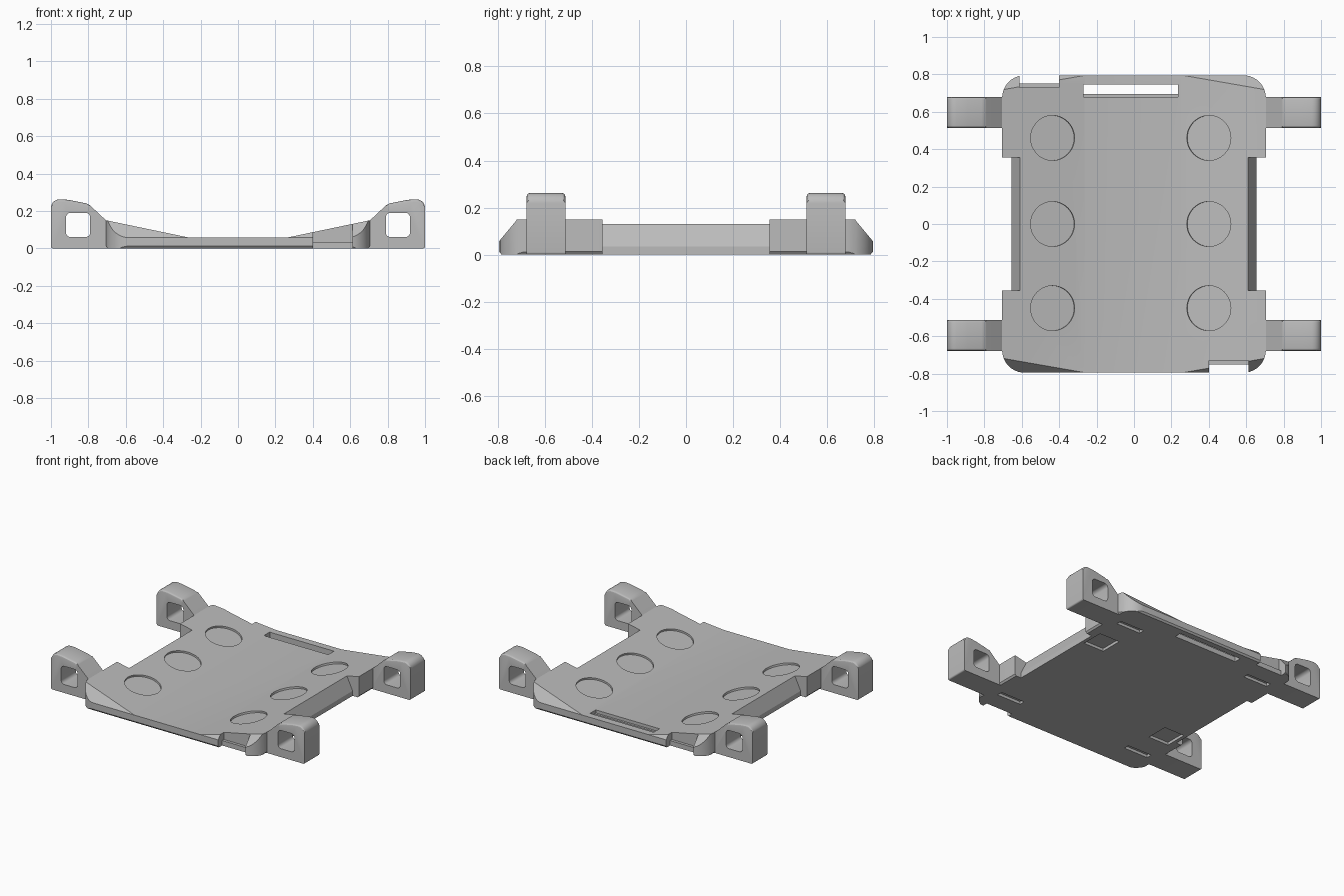
import bpy, bmesh, math
from mathutils import Vector, Matrix

old = bpy.data.objects.get("Cube")
if old:
    bpy.data.objects.remove(old)

grey = bpy.data.materials.new("plain grey")
grey.use_nodes = True
grey.diffuse_color = (0.5, 0.5, 0.5, 1)
grey.node_tree.nodes["Principled BSDF"].inputs["Base Color"].default_value = (0.5, 0.5, 0.5, 1)


def rounded(pts, radii, steps=6):
    """Round the corners of a polygon with quadratic arcs."""
    out = []
    for i, p in enumerate(pts):
        p, r = Vector(p), radii[i] if isinstance(radii, list) else radii
        if r == 0:
            out.append(p)
            continue
        a = p + (Vector(pts[i - 1]) - p).normalized() * r
        b = p + (Vector(pts[(i + 1) % len(pts)]) - p).normalized() * r
        for k in range(steps + 1):
            t = k / steps
            w = 0.83 * 2 * t * (1 - t) * 0.85
            s = (1 - t) ** 2 + w + t ** 2
            out.append((a * (1 - t) ** 2 + p * w + b * t ** 2) / s)
    return out


def add_mesh(name, bm):
    bmesh.ops.recalc_face_normals(bm, faces=bm.faces)
    mesh = bpy.data.meshes.new(name)
    bm.to_mesh(mesh)
    bm.free()
    mesh.materials.append(grey)
    obj = bpy.data.objects.new(name, mesh)
    bpy.context.collection.objects.link(obj)
    return obj


def prism(name, pts, axis, lo, hi, soft=None):
    """Extrude a 2D profile along an axis; soft rounds edges above a height."""
    place = {"x": lambda p, d: (d, p[0], p[1]),
             "y": lambda p, d: (p[0], d, p[1]),
             "z": lambda p, d: (p[0], p[1], d)}[axis]
    bm = bmesh.new()
    low = [bm.verts.new(place(p, lo)) for p in pts]
    high = [bm.verts.new(place(p, hi)) for p in pts]
    bm.faces.new(low)
    bm.faces.new(high)
    for i in range(len(pts)):
        j = (i + 1) % len(pts)
        bm.faces.new((low[i], low[j], high[j], high[i]))
    if soft:
        bmesh.ops.recalc_face_normals(bm, faces=bm.faces)
        rim = [e for e in bm.edges if all(v.co.z > soft for v in e.verts)
               and abs(e.verts[0].co.y - e.verts[1].co.y) < 0.01]
        bmesh.ops.bevel(bm, geom=rim, offset=0.015, segments=3, affect='EDGES', profile=0.5)
    return add_mesh(name, bm)


def box(x0, x1, y0, y1, z0, z1):
    return prism("cutter", [(x0, y0), (x1, y0), (x1, y1), (x0, y1)], "z", z0, z1)


def boolean(obj, tool, operation='DIFFERENCE'):
    mod = obj.modifiers.new("shape", 'BOOLEAN')
    mod.object, mod.operation, mod.solver = tool, operation, 'EXACT'
    graph = bpy.context.evaluated_depsgraph_get()
    result = bpy.data.meshes.new_from_object(obj.evaluated_get(graph))
    obj.modifiers.clear()
    obj.data = result
    bpy.data.objects.remove(tool)


def mirrored(half):
    return half + [(-a, b) for a, b in reversed(half)]


# Dished plate: cross-section trimmed by its plan and its sloped ends
section = mirrored([(0.695, 0), (0.705, 0.012), (0.705, 0.15), (0.61, 0.13), (0.26, 0.057)])
# mirrored() walks down the left side, closing the section along the floor
plate = prism("base_plate", section, "y", -0.9, 0.9)
plan = rounded([(0.705, 0.795), (-0.705, 0.795), (-0.705, -0.795), (0.705, -0.795)], 0.12, 10)
boolean(plate, prism("plan_tool", plan, "z", -0.1, 0.4), 'INTERSECT')
ends = mirrored([(0.785, 0), (0.795, 0.012), (0.795, 0.057), (0.72, 0.147), (0.72, 0.3)])
boolean(plate, prism("ends_tool", ends, "x", -1, 1), 'INTERSECT')

# Sloping recesses along both sides
for s in (1, -1):
    side = [(0.655, -0.1), (0.655, 0.035), (0.61, 0.13), (0.61, 0.3), (0.9, 0.3), (0.9, -0.1)]
    boolean(plate, prism("side_tool", [(s * x, z) for x, z in side], "y", -0.355, 0.355))

# Six round shallow pockets sunk parallel to the sloping surface
slope = math.atan2(0.073, 0.35)
for x in (-0.435, 0.4):
    surface = 0.057 + (abs(x) - 0.26) * math.tan(slope)
    turn = Matrix.Rotation(-math.copysign(slope, x), 4, 'Y')
    for y in (-0.45, 0, 0.46):
        bm = bmesh.new()
        bmesh.ops.create_cone(bm, cap_ends=True, segments=48, radius1=0.12, radius2=0.12, depth=0.1,
                              matrix=Matrix.Translation((x, y, surface)) @ turn
                              @ Matrix.Translation((0, 0, 0.037)))
        boolean(plate, add_mesh("pocket_tool", bm))

# Strap slot with a shallow lip
boolean(plate, box(-0.27, 0.235, 0.695, 0.745, -0.1, 0.3))
boolean(plate, box(-0.27, 0.235, 0.68, 0.72, 0.035, 0.3))

# Stepped notches at opposite corners
for s in (1, -1):
    x0, x1 = sorted((s * 0.4, s * 0.612))
    for edge, floor in ((0.75, -0.1), (0.73, 0.035)):
        y0, y1 = sorted((-s * edge, -s * 0.9))
        boolean(plate, box(x0, x1, y0, y1, floor, 0.4))

# Underside pockets and short slots
for s in (1, -1):
    x0, x1 = sorted((s * 0.47, s * 0.63))
    y0, y1 = sorted((s * 0.25, s * 0.41))
    boolean(plate, box(x0, x1, y0, y1, -0.1, 0.02))
    for t in (1, -1):
        x0, x1 = sorted((s * 0.44, s * 0.63))
        y0, y1 = sorted((t * 0.58, t * 0.62))
        boolean(plate, box(x0, x1, y0, y1, -0.1, 0.02))

# Four corner lugs with rounded square eyes
lug = rounded([(0.69, 0), (1, 0), (1, 0.262), (0.92, 0.262), (0.8, 0.238), (0.69, 0.135)],
              [0, 0.01, 0.045, 0.03, 0.015, 0], 5)
eye = rounded([(0.79, 0.06), (0.92, 0.06), (0.92, 0.19), (0.79, 0.19)], 0.025, 5)
lugs = []
for sy, depth in ((1, "back"), (-1, "front")):
    for sx, hand in ((1, "left"), (-1, "right")):
        y0, y1 = sorted((sy * 0.513, sy * 0.678))
        part = prism(f"{depth}_{hand}_lug", [(sx * x, z) for x, z in lug], "y", y0, y1, soft=0.23)
        boolean(part, prism("eye_tool", [(sx * x, z) for x, z in eye], "y", -1, 1))
        lugs.append(part)

# Smooth the rounded parts and keep the creases sharp
bpy.ops.object.select_all(action='DESELECT')
for obj in [plate] + lugs:
    obj.select_set(True)
bpy.context.view_layer.objects.active = plate
bpy.ops.object.shade_smooth_by_angle(angle=math.radians(25))
